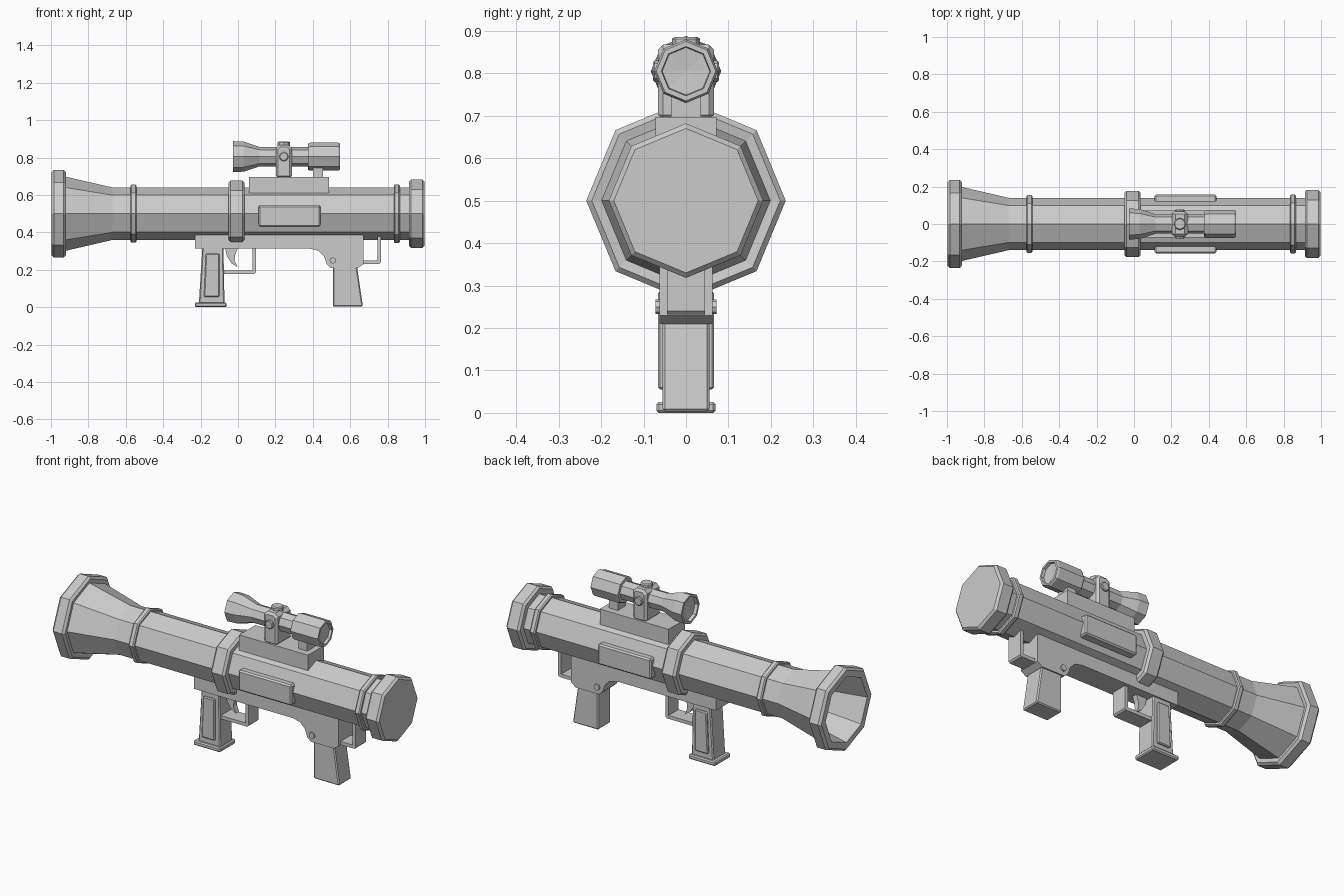
import bpy, bmesh
from math import radians, cos, sin, pi
from mathutils import Matrix

cube = bpy.data.objects.get("Cube")
if cube:
    bpy.data.objects.remove(cube, do_unlink=True)

GREY = bpy.data.materials.new("plain_grey")
GREY.use_nodes = True
GREY.diffuse_color = (0.6, 0.6, 0.6, 1)
GREY.node_tree.nodes["Principled BSDF"].inputs["Base Color"].default_value = (0.6, 0.6, 0.6, 1)


def finish(name, bm, bevel=0):
    bmesh.ops.recalc_face_normals(bm, faces=bm.faces)
    mesh = bpy.data.meshes.new(name)
    bm.to_mesh(mesh)
    bm.free()
    mesh.materials.append(GREY)
    ob = bpy.data.objects.new(name, mesh)
    bpy.context.collection.objects.link(ob)
    if bevel:
        mod = ob.modifiers.new("edge_bevel", "BEVEL")
        mod.width = bevel
        mod.segments = 1
        mod.limit_method = "ANGLE"
        mod.angle_limit = radians(50)
    return ob


def lathe(name, profile, z, sides=8):
    """Faceted body around the x axis; profile is a list of (x, radius)."""
    bm = bmesh.new()
    rings = []
    for x, r in profile:
        if r == 0:
            rings.append([bm.verts.new((x, 0, z))] * sides)
        else:
            rings.append([bm.verts.new((x, r * cos(2 * pi * i / sides), z + r * sin(2 * pi * i / sides)))
                          for i in range(sides)])
    for a, b in zip(rings, rings[1:]):
        for i in range(sides):
            j = (i + 1) % sides
            bm.faces.new(list(dict.fromkeys((a[i], a[j], b[j], b[i]))))
    return finish(name, bm)


def band(name, x0, x1, r, c, z=0.5):
    """Chamfered solid collar."""
    return lathe(name, [(x0, 0), (x0, r - c), (x0 + c, r), (x1 - c, r), (x1, r - c), (x1, 0)], z)


def slab(name, outline, y0, y1, bevel=0):
    """Side outline in (x, z), extruded from y0 to y1."""
    bm = bmesh.new()
    face = bm.faces.new([bm.verts.new((x, y0, z)) for x, z in outline])
    ext = bmesh.ops.extrude_face_region(bm, geom=[face])["geom"]
    bmesh.ops.translate(bm, vec=(0, y1 - y0, 0), verts=[v for v in ext if isinstance(v, bmesh.types.BMVert)])
    return finish(name, bm, bevel)


def box(name, x0, x1, z0, z1, y0, y1, bevel=0):
    return slab(name, [(x0, z0), (x1, z0), (x1, z1), (x0, z1)], y0, y1, bevel)


def peg(name, x, y, z, r, depth, axis, sides=8, bevel=0):
    bm = bmesh.new()
    turn = Matrix.Rotation(radians(90), 4, "X") if axis == "Y" else Matrix.Identity(4)
    bmesh.ops.create_cone(bm, cap_ends=True, segments=sides, radius1=r, radius2=r, depth=depth,
                          matrix=Matrix.Translation((x, y, z)) @ turn)
    return finish(name, bm, bevel)


# Main tube with flared, hollow muzzle
lathe("tube", [(0.95, 0), (0.95, 0.14), (-0.67, 0.14), (-0.93, 0.2), (-0.93, 0.17),
               (-0.67, 0.115), (-0.5, 0.115), (-0.5, 0)], 0.5)
lathe("muzzle_rim", [(-0.93, 0.17), (-0.92, 0.222), (-0.932, 0.235), (-0.985, 0.235),
                     (-0.998, 0.222), (-0.998, 0.185), (-0.93, 0.17)], 0.5)

# Collars along the tube
band("front_ring", -0.575, -0.543, 0.155, 0.006)
band("middle_collar", -0.052, 0.036, 0.177, 0.012)
band("rear_ring", 0.833, 0.865, 0.157, 0.006)
band("rear_cap", 0.913, 0.998, 0.182, 0.012)

# Raised side plates
for side, s in (("left", 1), ("right", -1)):
    box(side + "_plate", 0.11, 0.44, 0.43, 0.545, s * 0.1, s * 0.157, 0.008)

# Sight and its mount
box("sight_base", 0.058, 0.486, 0.58, 0.697, -0.072, 0.072)
lathe("sight", [(0.0, 0), (-0.01, 0.066), (-0.027, 0.07), (-0.027, 0.083), (0.03, 0.08), (0.115, 0.052),
                (0.375, 0.052), (0.375, 0.07), (0.385, 0.075), (0.535, 0.075), (0.545, 0.07),
                (0.545, 0.058), (0.53, 0.056), (0.525, 0)], 0.805)
slab("sight_bracket", [(0.203, 0.69), (0.288, 0.69), (0.288, 0.85), (0.27, 0.868), (0.221, 0.868), (0.203, 0.85)],
     -0.066, 0.066, 0.012)
box("sight_rear_foot", 0.4, 0.455, 0.69, 0.76, -0.035, 0.035)
peg("sight_top_knob", 0.245, 0, 0.868, 0.033, 0.036, "Z", 8, 0.005)
peg("sight_side_knob", 0.245, 0, 0.805, 0.025, 0.156, "Y", 8, 0.004)

# Receiver under the tube
slab("receiver", [(-0.23, 0.42), (-0.23, 0.313), (0.385, 0.313), (0.43, 0.302), (0.46, 0.272), (0.475, 0.23),
                  (0.497, 0.21), (0.64, 0.21), (0.67, 0.23), (0.67, 0.42)], -0.063, 0.063)
peg("receiver_pin", 0.507, 0, 0.25, 0.017, 0.144, "Y")

# Rear grip
slab("rear_grip", [(0.508, 0.22), (0.508, 0.003), (0.668, 0.003), (0.636, 0.22)], -0.055, 0.055, 0.006)

# Front grip with side panels and foot
slab("front_grip", [(-0.19, 0.33), (-0.21, 0.01), (-0.072, 0.01), (-0.078, 0.33)], -0.055, 0.055, 0.006)
for side, s in (("left", 1), ("right", -1)):
    slab(side + "_grip_panel", [(-0.172, 0.287), (-0.182, 0.055), (-0.1, 0.055), (-0.1, 0.287)],
         s * 0.05, s * 0.066, 0.005)
box("front_grip_foot", -0.23, -0.062, 0, 0.026, -0.07, 0.07, 0.006)

# Trigger and bent guards
slab("trigger", [(-0.07, 0.32), (-0.06, 0.275), (-0.035, 0.235), (-0.003, 0.215), (-0.018, 0.25),
                 (-0.015, 0.28), (0.0, 0.32)], -0.015, 0.015)


def guard(name, x0, x1, z0, z1, t=0.019):
    slab(name, [(x0, z0), (x1 - 0.008, z0), (x1, z0 + 0.008), (x1, z1), (x1 - t, z1),
                (x1 - t, z0 + t), (x0, z0 + t)], -0.045, 0.045)


guard("trigger_guard", -0.08, 0.096, 0.178, 0.32)
guard("rear_guard", 0.66, 0.764, 0.232, 0.4)
